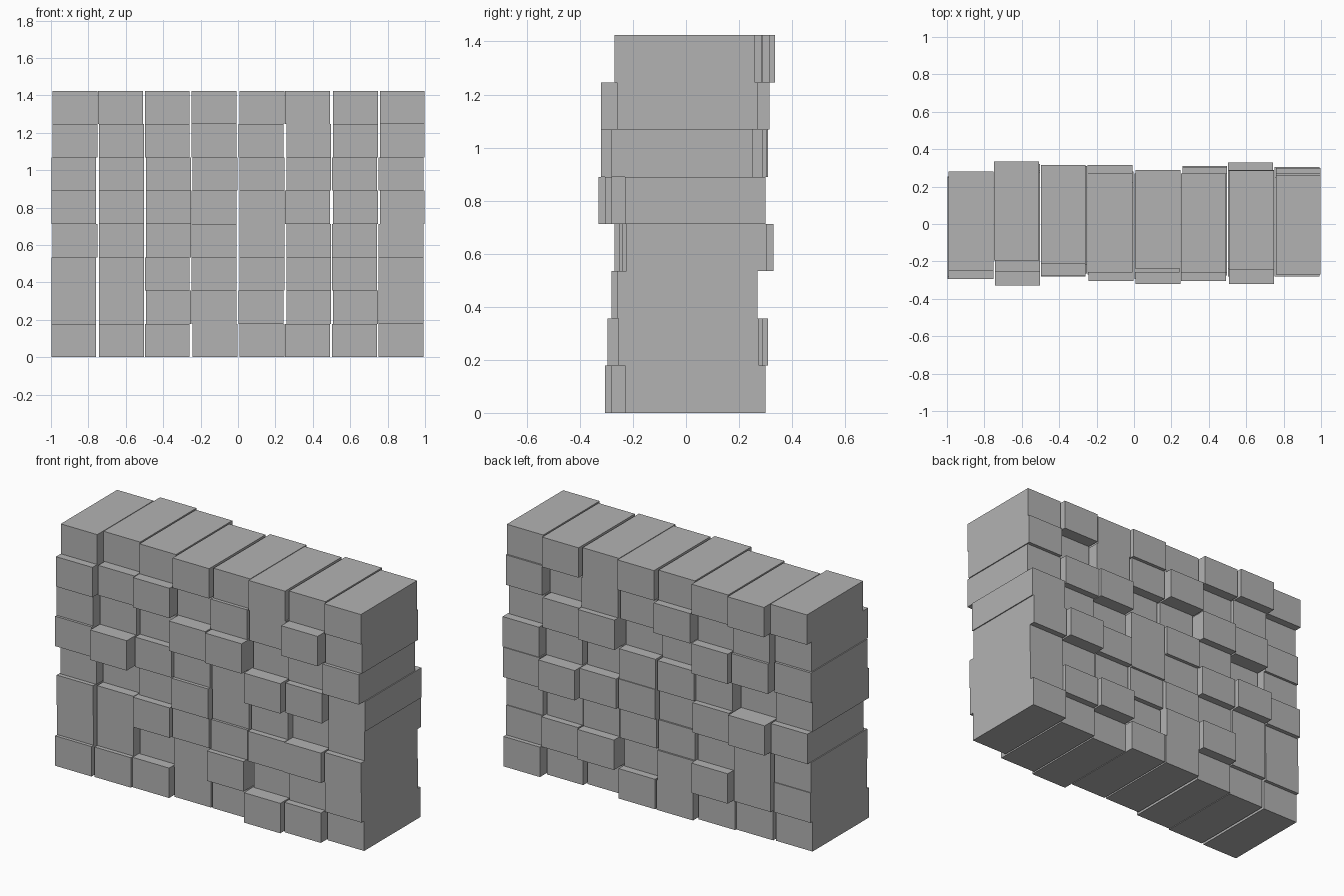
import bpy
import bmesh
import random
from mathutils import Matrix, Vector

default_cube = bpy.data.objects.get("Cube")
if default_cube:
    bpy.data.objects.remove(default_cube, do_unlink=True)

random.seed(4)

# Block dimensions and layout of the wall
BLOCK_WIDTH = 0.24
BLOCK_DEPTH = 0.53
BLOCK_HEIGHT = 0.178
COLUMN_SPACING = 0.25
PUSH_STEP = 0.005
SIDE_JITTER = 0.005

# How far each block is pushed to the back, in steps, bottom course first
COURSES = [
    (-6, -5, -3, 3, 3, -8, -3, 7),
    (-2, 0, 9, 3, -6, 9, 5, 2),
    (-3, 0, -2, 1, 0, -2, -3, 1),
    (2, 11, 7, -1, 3, 5, 13, 8),
    (-6, -13, 0, 3, 2, -8, -3, 7),
    (-3, 5, 9, -8, -11, 8, 5, -3),
    (-6, 2, -2, 10, 1, 1, -11, 1),
    (3, 14, 10, 1, 5, 1, 4, -1),
]


def make_material(name, colour):
    material = bpy.data.materials.new(name)
    material.use_nodes = True
    material.diffuse_color = colour
    shader = next(node for node in material.node_tree.nodes
                  if node.type == "BSDF_PRINCIPLED")
    shader.inputs["Base Color"].default_value = colour
    return material


def add_block(bm, centre):
    size = Matrix.Diagonal((BLOCK_WIDTH, BLOCK_DEPTH, BLOCK_HEIGHT, 1))
    bmesh.ops.create_cube(bm, size=1, matrix=Matrix.Translation(centre) @ size)


def make_course(name, pushes, bottom, material):
    bm = bmesh.new()
    middle = (len(pushes) - 1) / 2
    for column, push in enumerate(pushes):
        x = (column - middle) * COLUMN_SPACING
        x += random.choice((-1, 1)) * SIDE_JITTER * 0.6
        add_block(bm, Vector((x, push * PUSH_STEP, bottom + BLOCK_HEIGHT / 2)))
    mesh = bpy.data.meshes.new(name)
    bm.to_mesh(mesh)
    bm.free()
    mesh.materials.append(material)
    course = bpy.data.objects.new(name, mesh)
    bpy.context.scene.collection.objects.link(course)
    return course


# Stack the courses of plain stone blocks
stone = make_material("stone grey", (0.45, 0.45, 0.45, 1))
for row, pushes in enumerate(COURSES):
    make_course(f"block_course_{row + 1}", pushes, row * BLOCK_HEIGHT, stone)
